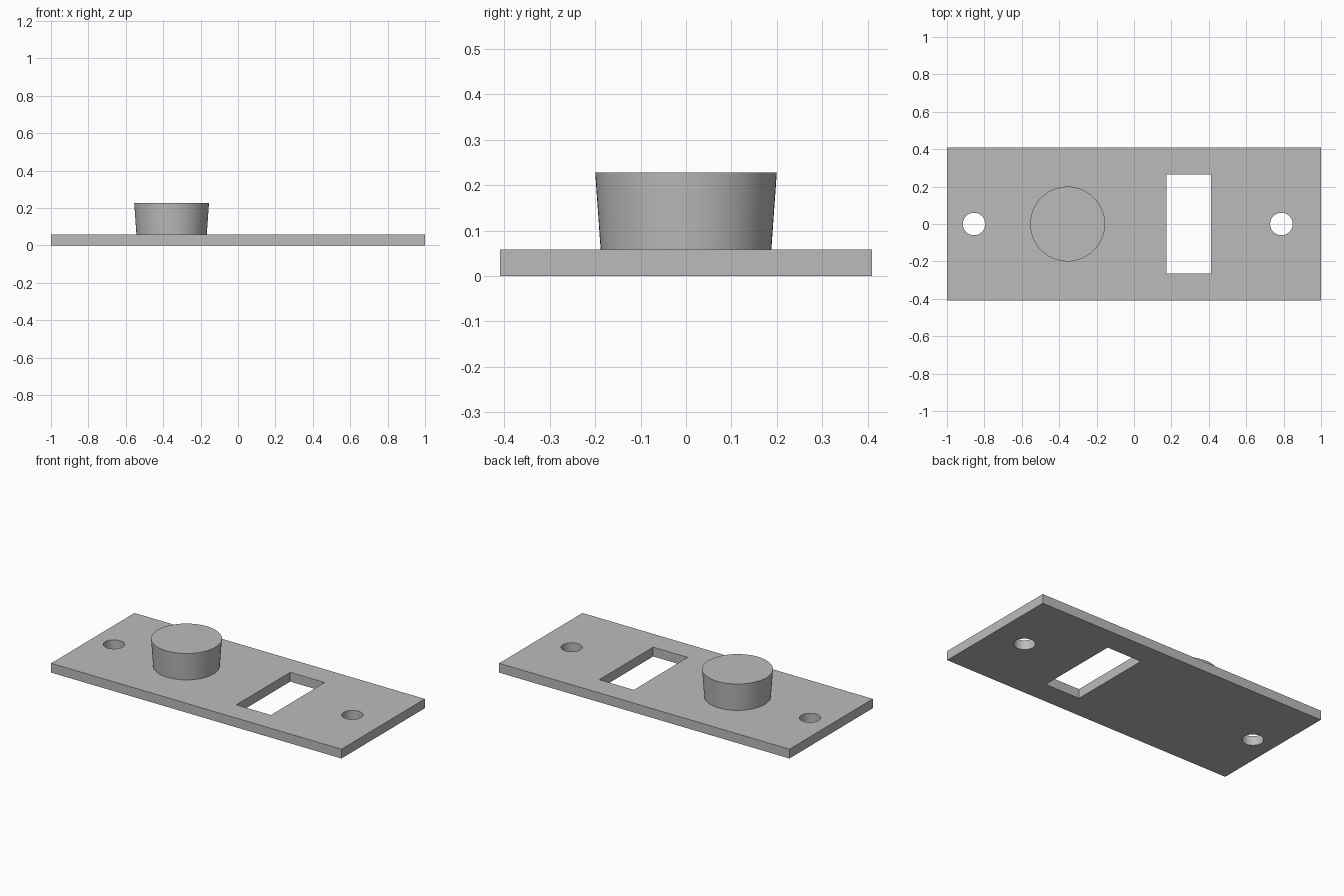
import bpy
import math

if "Cube" in bpy.data.objects:
    bpy.data.objects.remove(bpy.data.objects["Cube"], do_unlink=True)

THICK = 0.058   # plate thickness
TOP = 0.228     # top of the knob

grey = bpy.data.materials.new("light grey")
grey.use_nodes = True
colour = (0.5, 0.5, 0.5, 1)
grey.diffuse_color = colour
grey.node_tree.nodes["Principled BSDF"].inputs["Base Color"].default_value = colour


def box(name, x0, x1, half_y, z0, z1):
    bpy.ops.mesh.primitive_cube_add(size=1, location=((x0 + x1) / 2, 0, (z0 + z1) / 2))
    ob = bpy.context.object
    ob.name = name
    ob.scale = (x1 - x0, 2 * half_y, z1 - z0)
    bpy.ops.object.transform_apply(location=False, rotation=False, scale=True)
    ob.data.materials.append(grey)
    return ob


def drum(name, x, r_low, r_high, z0, z1):
    bpy.ops.mesh.primitive_cone_add(vertices=64, radius1=r_low, radius2=r_high,
                                    depth=z1 - z0, location=(x, 0, (z0 + z1) / 2))
    ob = bpy.context.object
    ob.name = name
    ob.data.materials.append(grey)
    return ob


def smooth(ob):
    bpy.ops.object.select_all(action='DESELECT')
    ob.select_set(True)
    bpy.context.view_layer.objects.active = ob
    bpy.ops.object.shade_smooth_by_angle(angle=math.radians(30))


# Flat base plate with a rectangular window and two screw holes
plate = box("base_plate", -1, 1, 0.41, 0, THICK)
cutters = [box("window_cutter", 0.174, 0.412, 0.265, -0.1, 0.2)]
for side, x in (("right", -0.855), ("left", 0.788)):
    cutters.append(drum(side + "_hole_cutter", x, 0.06, 0.06, -0.1, 0.2))

bpy.context.view_layer.objects.active = plate
for cutter in cutters:
    cutter.hide_render = True
    cut = plate.modifiers.new(cutter.name, 'BOOLEAN')
    cut.operation = 'DIFFERENCE'
    cut.solver = 'EXACT'
    cut.object = cutter
    bpy.ops.object.modifier_apply(modifier=cut.name)
for cutter in cutters:
    bpy.data.objects.remove(cutter, do_unlink=True)
smooth(plate)

# Tapered round knob, slightly wider at the top
knob = drum("knob", -0.355, 0.188, 0.2, THICK, TOP)
smooth(knob)
